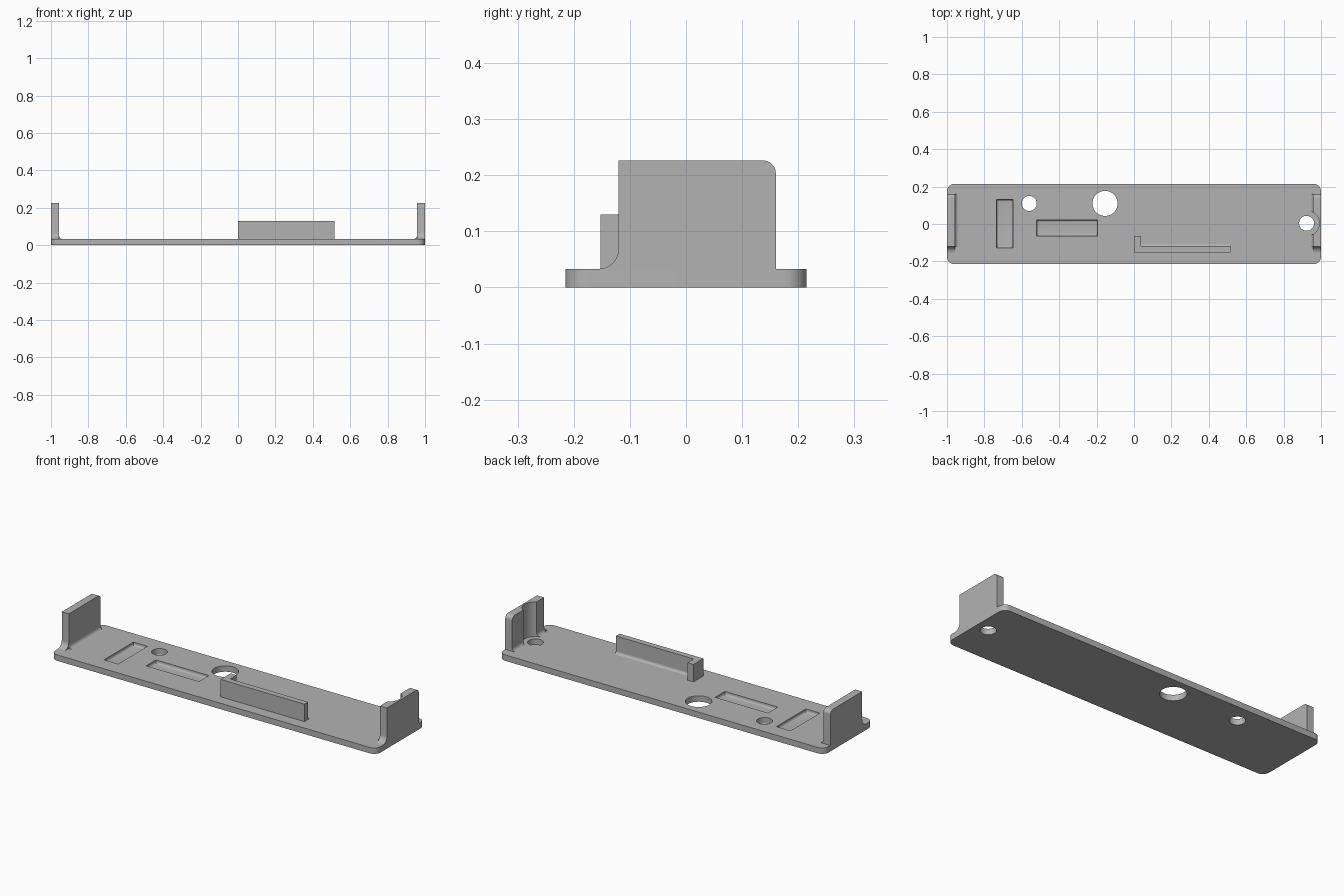
import bpy, bmesh
from math import cos, sin, pi, radians

cube = bpy.data.objects.get("Cube")
if cube:
    bpy.data.objects.remove(cube, do_unlink=True)

grey = bpy.data.materials.new("plain_grey")
grey.use_nodes = True
grey.diffuse_color = (0.45, 0.45, 0.45, 1)
grey.node_tree.nodes["Principled BSDF"].inputs["Base Color"].default_value = (0.45, 0.45, 0.45, 1)

TOP = 0.033      # plate thickness
WALL_IN = 0.957  # inner face of the end walls


def arc(cx, cy, r, start, end, n=10):
    """Points on an arc, angles in degrees."""
    angles = [radians(start + (end - start) * i / n) for i in range(n + 1)]
    return [(cx + r * cos(a), cy + r * sin(a)) for a in angles]


def circle(cx, cy, r):
    return arc(cx, cy, r, 0, 360, 64)[:-1]


def rect(x0, x1, y0, y1):
    return [(x0, y0), (x1, y0), (x1, y1), (x0, y1)]


def prism(name, points, axis, lo, hi, floor_bevel=0):
    """Extrude a flat profile along one axis."""
    place = {"x": lambda a, b, e: (e, a, b),
             "y": lambda a, b, e: (a, e, b),
             "z": lambda a, b, e: (a, b, e)}[axis]
    bm = bmesh.new()
    face = bm.faces.new([bm.verts.new(place(a, b, lo)) for a, b in points])
    result = bmesh.ops.extrude_face_region(bm, geom=[face])
    moved = [v for v in result["geom"] if isinstance(v, bmesh.types.BMVert)]
    bmesh.ops.translate(bm, vec=place(0, 0, hi - lo), verts=moved)
    bmesh.ops.recalc_face_normals(bm, faces=bm.faces[:])
    if floor_bevel:
        edges = [e for e in bm.edges if all(abs(v.co.z - lo) < 1e-5 for v in e.verts)]
        bmesh.ops.bevel(bm, geom=edges, offset=floor_bevel, segments=5,
                        profile=0.5, affect="EDGES")
    mesh = bpy.data.meshes.new(name)
    bm.to_mesh(mesh)
    bm.free()
    mesh.materials.append(grey)
    obj = bpy.data.objects.new(name, mesh)
    bpy.context.collection.objects.link(obj)
    return obj


def activate(obj):
    bpy.ops.object.select_all(action="DESELECT")
    obj.select_set(True)
    bpy.context.view_layer.objects.active = obj


def cut(obj, cutter):
    cutter.hide_render = True
    mod = obj.modifiers.new("cut", "BOOLEAN")
    mod.operation = "DIFFERENCE"
    mod.solver = "EXACT"
    mod.object = cutter
    activate(obj)
    bpy.ops.object.modifier_apply(modifier=mod.name)
    bpy.data.objects.remove(cutter, do_unlink=True)


# Base plate with rounded corners
R, X, Y = 0.04, 0.96, 0.175
outline = (arc(X, Y, R, 0, 90) + arc(-X, Y, R, 90, 180)
           + arc(-X, -Y, R, 180, 270) + arc(X, -Y, R, 270, 360))
plate = prism("base_plate", outline, "z", 0, TOP)
parts = [plate]

# Through holes
for x, y, r in [(-0.56, 0.11, 0.04), (-0.155, 0.11, 0.067), (0.923, 0.004, 0.04)]:
    cut(plate, prism("hole_cutter", circle(x, y, r), "z", -0.1, 0.1))

# Shallow pockets with rounded floors
for bounds in [(-0.735, -0.648, -0.127, 0.131), (-0.52, -0.195, -0.064, 0.022)]:
    cut(plate, prism("pocket_cutter", rect(*bounds), "z", 0.014, 0.1, 0.012))

# End walls: flared front foot, rounded top back corner, fillet inside
wall_profile = (arc(-0.156, TOP + 0.036, 0.036, -90, 0) + [(-0.12, 0.226)]
                + arc(0.138, 0.204, 0.022, 90, 0) + [(0.16, TOP)])
for side, label in [(1, "left"), (-1, "right")]:
    wall = prism(label + "_end_wall", wall_profile, "x", side * WALL_IN, side)
    r = 0.02
    curve = arc(WALL_IN - r, TOP + r, r, -90, 0)
    profile = [(side * a, b) for a, b in curve + [(WALL_IN, TOP)]]
    fillet = prism(label + "_wall_fillet", profile, "y", -0.12, 0.16)
    if side == 1:
        # Clearance around the hole beside this wall
        for obj in (wall, fillet):
            cut(obj, prism("notch_cutter", circle(0.923, 0.004, 0.068), "z", TOP - 0.01, 0.4))
    parts += [wall, fillet]

# Upright L-shaped rib with a fillet along its inner foot
rib_outline = [(0, -0.152), (0.515, -0.152), (0.515, -0.12),
               (0.037, -0.12), (0.037, -0.065), (0, -0.065)]
parts.append(prism("rib", rib_outline, "z", TOP, 0.13))
r = 0.014
rib_fillet = arc(-0.12 + r, TOP + r, r, 180, 270) + [(-0.12, TOP)]
parts.append(prism("rib_fillet", rib_fillet, "x", 0.037, 0.515))

for obj in parts:
    activate(obj)
    bpy.ops.object.shade_smooth_by_angle(angle=radians(30))
